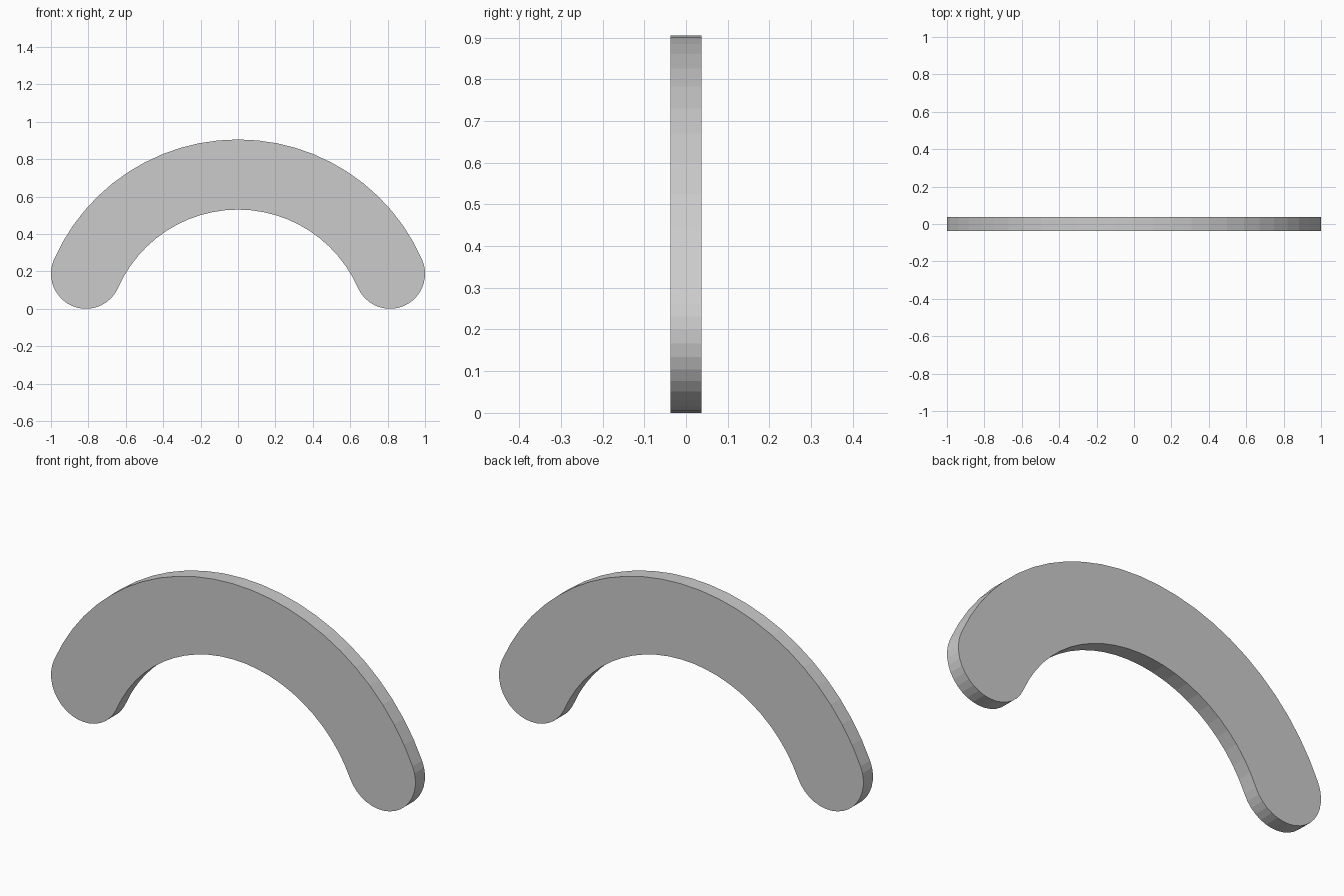
import bpy, bmesh
from math import sin, cos, pi, radians

if "Cube" in bpy.data.objects:
    bpy.data.objects.remove(bpy.data.objects["Cube"])

R, HALF, CZ = 0.888, 0.1875, -0.170   # centre-line radius, half width, arc centre height
END = radians(23.75)                  # angle where the arc meets its round ends
THICK = 0.075
ARC_STEPS, CAP_STEPS = 24, 18


def arc(cx, cz, r, a0, a1, steps):
    """Points along a circular arc in the XZ plane, without the last one."""
    return [(cx + r * cos(a0 + (a1 - a0) * i / steps),
             cz + r * sin(a0 + (a1 - a0) * i / steps)) for i in range(steps)]


# Outline: outer arc, left round end, inner arc, right round end
ex, ez = R * cos(END), CZ + R * sin(END)
outline = arc(0, CZ, R + HALF, END, pi - END, ARC_STEPS)
outline += arc(-ex, ez, HALF, pi - END, 2 * pi - END, CAP_STEPS)
outline += arc(0, CZ, R - HALF, pi - END, END, ARC_STEPS)
outline += arc(ex, ez, HALF, pi + END, 2 * pi + END, CAP_STEPS)

# Extrude the outline into a flat plate
bm = bmesh.new()
face = bm.faces.new([bm.verts.new((x, -THICK / 2, z)) for x, z in outline])
ext = bmesh.ops.extrude_face_region(bm, geom=[face], use_keep_orig=True)
moved = [v for v in ext["geom"] if isinstance(v, bmesh.types.BMVert)]
bmesh.ops.translate(bm, verts=moved, vec=(0, THICK, 0))
bmesh.ops.recalc_face_normals(bm, faces=bm.faces)

# Stand exactly on the ground
low = min(v.co.z for v in bm.verts)
bmesh.ops.translate(bm, verts=bm.verts, vec=(0, 0, -low))

mesh = bpy.data.meshes.new("curved_bar")
bm.to_mesh(mesh)
bm.free()
bpy.context.collection.objects.link(bpy.data.objects.new("curved_bar", mesh))
